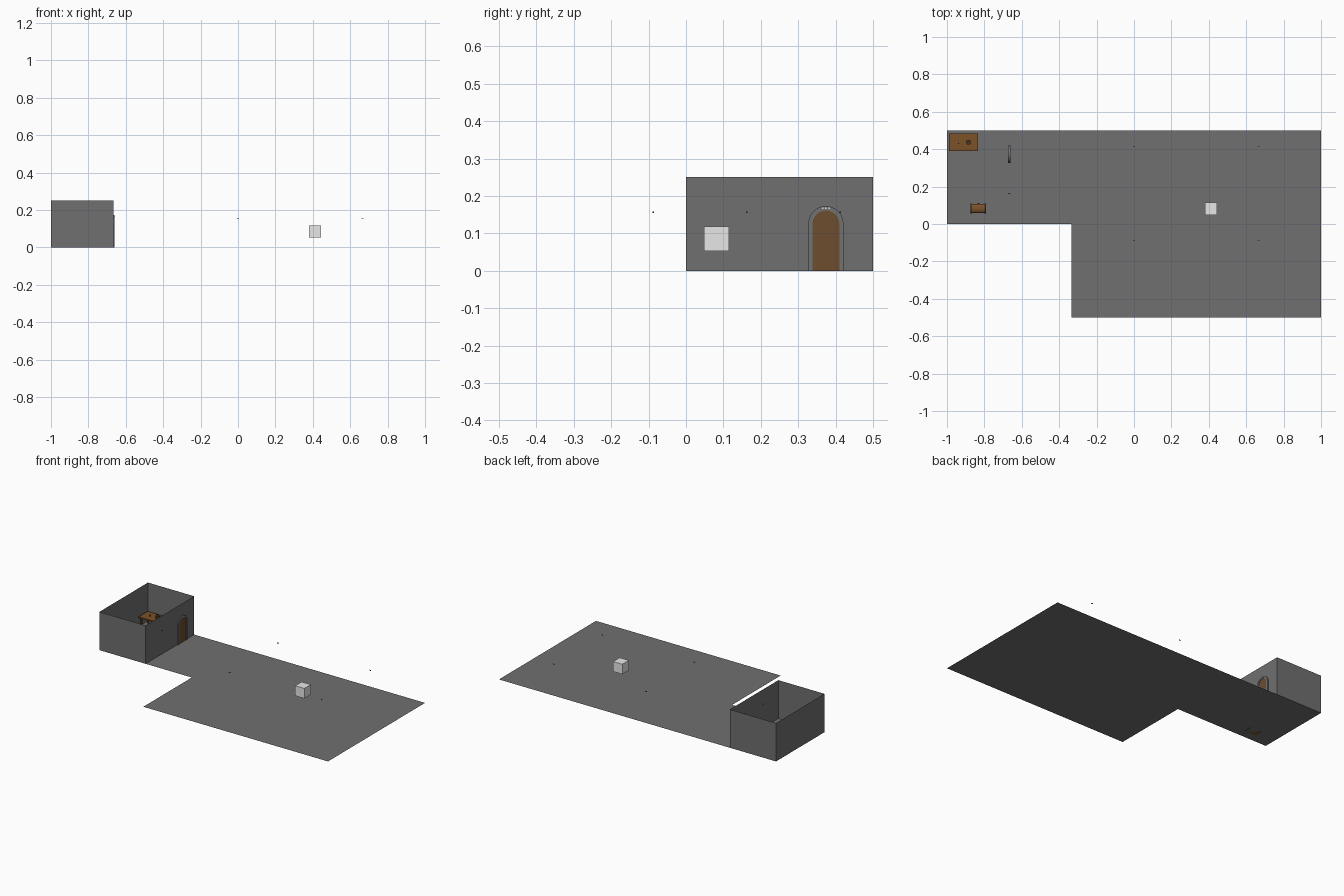
import bpy, bmesh, math
from mathutils import Vector

if "Cube" in bpy.data.objects:
    bpy.data.objects.remove(bpy.data.objects["Cube"])

def mat(name, r, g, b):
    m = bpy.data.materials.new(name)
    m.diffuse_color = (r, g, b, 1)
    m.use_nodes = True
    m.node_tree.nodes["Principled BSDF"].inputs["Base Color"].default_value = m.diffuse_color
    return m

STONE = mat("stone grey", .16, .16, .16)
TRIM = mat("trim grey", .17, .17, .175)
DOOR = mat("door brown", .15, .075, .028)
WOOD = mat("table wood", .2, .085, .022)
DARK = mat("dark wood", .07, .035, .015)
IRON = mat("iron", .06, .06, .06)
PALE = mat("pale grey", .8, .8, .8)

def finish(name, bm, m):
    me = bpy.data.meshes.new(name)
    bm.to_mesh(me)
    bm.free()
    me.materials.append(m)
    o = bpy.data.objects.new(name, me)
    bpy.context.collection.objects.link(o)
    return o

def box(name, lo, hi, m):
    bm = bmesh.new()
    bmesh.ops.create_cube(bm, size=1)
    for v in bm.verts:
        v.co = Vector([lo[i] + (v.co[i] + .5) * (hi[i] - lo[i]) for i in range(3)])
    return finish(name, bm, m)

def sheet(name, pts, m):
    bm = bmesh.new()
    bm.faces.new([bm.verts.new(p) for p in pts])
    return finish(name, bm, m)

def prism(name, pts, shift, m):
    bm = bmesh.new()
    f = bm.faces.new([bm.verts.new(p) for p in pts])
    r = bmesh.ops.extrude_face_region(bm, geom=[f])
    for e in r["geom"]:
        if isinstance(e, bmesh.types.BMVert):
            e.co += Vector(shift)
    bmesh.ops.recalc_face_normals(bm, faces=bm.faces)
    return finish(name, bm, m)

def cylinder(name, c, r, h, m, n=12, r2=None):
    bm = bmesh.new()
    bmesh.ops.create_cone(bm, cap_ends=True, segments=n, radius1=r,
                          radius2=r if r2 is None else r2, depth=h)
    bmesh.ops.translate(bm, verts=bm.verts, vec=(c[0], c[1], c[2] + h / 2))
    return finish(name, bm, m)

# Floor: L-shaped sheet
X = -2 / 3
sheet("floor", [(-1, 0, 0), (-1/3, 0, 0), (-1/3, -.5, 0), (1, -.5, 0), (1, .5, 0), (-1, .5, 0)], STONE)

# Room walls: single sheets around a small room
corners = [(-1, 0), (X, 0), (X, .5), (-1, .5)]
for i, side in enumerate(["front", "right", "back", "left"]):
    (ax, ay), (bx, by) = corners[i], corners[(i + 1) % 4]
    sheet(side + "_wall", [(ax, ay, 0), (bx, by, 0), (bx, by, .25), (ax, ay, .25)], STONE)

# Arched door and frame
def arch(x, yc, r, top, n=12):
    zc = top - r
    pts = [(x, yc - r, 0)]
    pts += [(x, yc - r * math.cos(math.pi * i / n), zc + r * math.sin(math.pi * i / n)) for i in range(n + 1)]
    return pts + [(x, yc + r, 0)]

yc = .374
prism("door", arch(X - .004, yc, .037, .162), (.008, 0, 0), DOOR)
inner, outer = arch(X - .007, yc, .036, .161), arch(X - .007, yc, .047, .173)
bm = bmesh.new()
vi, vo = [[bm.verts.new(p) for p in ring] for ring in (inner, outer)]
faces = [bm.faces.new((vi[i], vo[i], vo[i + 1], vi[i + 1])) for i in range(len(vi) - 1)]
r = bmesh.ops.extrude_face_region(bm, geom=faces)
bmesh.ops.translate(bm, verts=[e for e in r["geom"] if isinstance(e, bmesh.types.BMVert)], vec=(.014, 0, 0))
bmesh.ops.recalc_face_normals(bm, faces=bm.faces)
finish("door_frame", bm, TRIM)
for i in (-1, 0, 1):
    box("frame_stud", (X + .006, yc + i * .009 - .002, .165), (X + .008, yc + i * .009 + .002, .169), PALE)

# Table with legs and items on it
box("table_top", (-.99, .39, .064), (-.835, .483, .072), WOOD)
for x in (-.982, -.851):
    for y in (.397, .468):
        box("table_leg", (x, y, 0), (x + .008, y + .008, .064), WOOD)
cylinder("mug", (-.885, .437, .072), .013, .02, DARK)
cylinder("candle", (-.938, .43, .072), .003, .012, IRON, 8)

# Chest with a rounded lid and iron bands
cx, cy = -.832, .083
def lid(x, r, n=8):
    return [(x, cy - r * math.cos(math.pi * i / n), .03 + .7 * r * math.sin(math.pi * i / n)) for i in range(n + 1)]

box("chest_body", (cx - .038, cy - .025, 0), (cx + .038, cy + .025, .03), WOOD)
prism("chest_lid", lid(cx - .038, .025), (.076, 0, 0), WOOD)
for x in (cx - .041, cx + .033):
    box("chest_band", (x, cy - .027, 0), (x + .008, cy + .027, .03), DARK)
    prism("chest_lid_band", lid(x, .027), (.008, 0, 0), DARK)
box("chest_lock", (cx - .005, cy + .024, .022), (cx + .005, cy + .029, .034), IRON)

# Floating pale cube
box("pale_cube", (.379, .048, .053), (.445, .115, .118), PALE)

# Tiny hanging markers
for x, y in ((X, .163), (0, .413), (.665, .413), (0, -.087), (.665, -.087)):
    box("marker", (x - .005, y - .002, .154), (x + .005, y + .002, .158), IRON)
